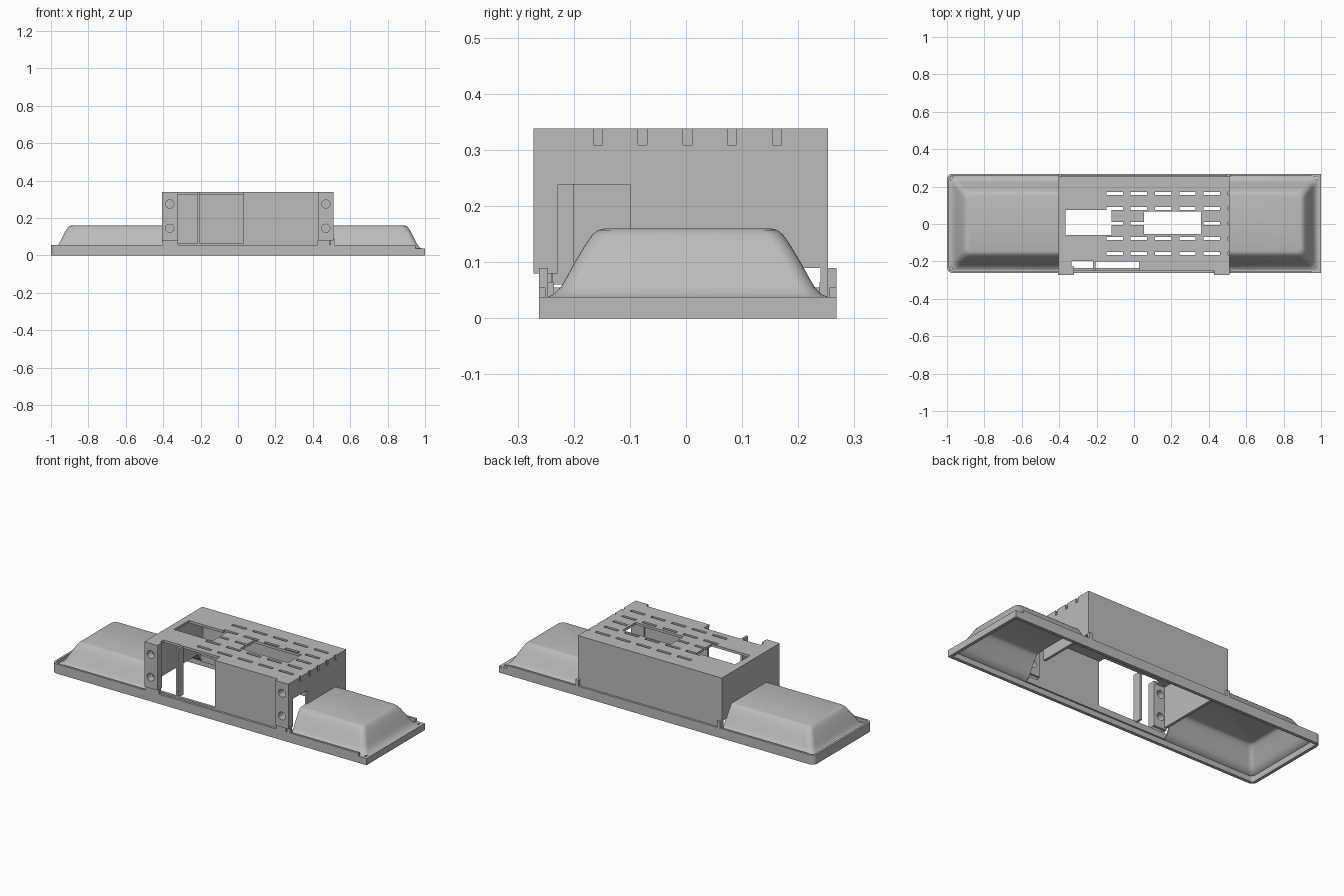
import bpy, bmesh
from math import sin, cos, pi
from mathutils import Matrix, Vector

cube = bpy.data.objects.get("Cube")
if cube:
    bpy.data.objects.remove(cube)

grey = bpy.data.materials.new("plain grey")
grey.use_nodes = True
grey.diffuse_color = (0.5, 0.5, 0.5, 1)
grey.node_tree.nodes["Principled BSDF"].inputs["Base Color"].default_value = (0.5, 0.5, 0.5, 1)


def finish(name, bm):
    mesh = bpy.data.meshes.new(name)
    bm.to_mesh(mesh)
    bm.free()
    mesh.materials.append(grey)
    ob = bpy.data.objects.new(name, mesh)
    bpy.context.collection.objects.link(ob)
    return ob


def boxes(name, *specs):
    """One object from several (x0, x1, y0, y1, z0, z1) blocks."""
    bm = bmesh.new()
    for s in specs:
        lo, hi = Vector(s[0::2]), Vector(s[1::2])
        m = Matrix.Translation((lo + hi) / 2) @ Matrix.Diagonal((*(hi - lo), 1))
        bmesh.ops.create_cube(bm, size=1, matrix=m)
    return finish(name, bm)


def prism(name, outline, z0, z1):
    bm = bmesh.new()
    base = bm.faces.new([bm.verts.new((x, y, z0)) for x, y in outline])
    top = bmesh.ops.extrude_face_region(bm, geom=[base])["geom"]
    verts = [v for v in top if isinstance(v, bmesh.types.BMVert)]
    bmesh.ops.translate(bm, vec=(0, 0, z1 - z0), verts=verts)
    bmesh.ops.recalc_face_normals(bm, faces=bm.faces)
    return finish(name, bm)


def select_only(ob):
    bpy.ops.object.select_all(action='DESELECT')
    ob.select_set(True)
    bpy.context.view_layer.objects.active = ob


def cut(ob, cutter):
    mod = ob.modifiers.new("cut", 'BOOLEAN')
    mod.operation = 'DIFFERENCE'
    mod.solver = 'EXACT'
    mod.object = cutter
    select_only(ob)
    bpy.ops.object.modifier_apply(modifier=mod.name)


def discard(*obs):
    for ob in obs:
        bpy.data.objects.remove(ob)


def u_path(x_open, x_end, half, radius, yc=0.003, steps=6):
    """U outline with two rounded corners at x_end, open at x_open."""
    s = 1 if x_end > x_open else -1
    pts = [(x_open, yc - half)]
    for side in (-1, 1):
        for i in range(steps + 1):
            t = i / steps * pi / 2
            a, b = (sin(t), cos(t)) if side < 0 else (cos(t), sin(t))
            pts.append((x_end - s * radius * (1 - a),
                        yc + side * (half - radius * (1 - b))))
    pts.append((x_open, yc + half))
    return pts


# Base: walled frame and a raised lip that stops short of one end
def u_wall(name, x_open, thick, z0, z1):
    outer = u_path(x_open, -1, 0.265, 0.03)
    inner = u_path(x_open, -1 + thick, 0.265 - thick, 0.03 - thick)
    return prism(name, outer + inner[::-1], z0, z1)


u_wall("base_frame", 1, 0.018, 0, 0.038)
u_wall("base_lip", 0.95, 0.012, 0.038, 0.055)
boxes("base_end_wall", (0.982, 1, -0.244, 0.25, 0, 0.038))
boxes("base_rails", (-0.405, 0.51, -0.25, -0.235, 0.03, 0.065),
      (-0.405, 0.51, 0.238, 0.253, 0.03, 0.065))

# Corner clips between the base and the housing
boxes("clips", *[(x, x + 0.02, y, y + 0.016, 0.03, 0.09)
                 for x in (-0.405, 0.495) for y in (-0.262, 0.252)])
boxes("front_pads", (-0.385, -0.32, -0.262, -0.24, 0.05, 0.08),
      (0.425, 0.49, -0.262, -0.24, 0.05, 0.08))

# Flared end covers: hollow shells that open towards the housing
levels = [(0, 0.038), (0.012, 0.043), (0.024, 0.056), (0.034, 0.073), (0.047, 0.097),
          (0.068, 0.132), (0.08, 0.149), (0.09, 0.157), (0.102, 0.16)]


def dome(name, x_open, x_end):
    s = 1 if x_end > 0 else -1
    bm = bmesh.new()
    rings = []
    for inset, z in levels:
        path = u_path(x_open, x_end - s * inset * 0.9, 0.25 - inset, 0.03)
        rings.append([bm.verts.new((x, y, z)) for x, y in path])
    for low, high in zip(rings, rings[1:]):
        for i in range(len(low) - 1):
            bm.faces.new((low[i], low[i + 1], high[i + 1], high[i]))
    top = bm.faces.new(rings[-1])
    bmesh.ops.recalc_face_normals(bm, faces=bm.faces)
    top.normal_update()
    if top.normal.z < 0:
        bmesh.ops.reverse_faces(bm, faces=bm.faces)
    ob = finish(name, bm)
    shell = ob.modifiers.new("shell", 'SOLIDIFY')
    shell.thickness = 0.008
    shell.offset = -1
    select_only(ob)
    bpy.ops.object.modifier_apply(modifier=shell.name)
    bpy.ops.object.shade_smooth_by_angle(angle=0.5)


dome("left_cover", 0.505, 0.982)
dome("right_cover", -0.4, -0.982)

# Housing
roof = boxes("housing_roof", (-0.405, 0.51, -0.25, 0.253, 0.324, 0.338))
boxes("back_wall", (-0.405, 0.51, 0.24, 0.253, 0.05, 0.324))
boxes("right_wall", (-0.405, -0.39, -0.23, 0.24, 0.09, 0.324))
left_wall = boxes("left_wall", (0.495, 0.51, -0.23, 0.24, 0.09, 0.324))
boxes("front_panel", (0.03, 0.43, -0.25, -0.237, 0.06, 0.324))
boxes("front_post", (-0.22, -0.207, -0.25, -0.2, 0.06, 0.338))

# Vent slots, running out through the left wall
rows = [-0.157 + 0.0797 * r for r in range(5)]
slots = boxes("slot_cutter", *[(x, x + 0.088, y - 0.008, y + 0.008, 0.309, 0.35)
                               for y in rows
                               for x in [-0.148 + 0.13 * c for c in range(6)]])
windows = boxes("window_cutter", (-0.365, -0.12, -0.06, 0.075, 0.3, 0.36),
                (0.053, 0.357, -0.053, 0.066, 0.3, 0.36),
                (-0.335, -0.22, -0.26, -0.197, 0.3, 0.36),
                (-0.207, 0.026, -0.26, -0.2, 0.3, 0.36))
doorway = boxes("doorway_cutter", (0.4, 0.6, -0.24, -0.1, 0.08, 0.238))
cut(roof, slots)
cut(roof, windows)
cut(left_wall, slots)
cut(left_wall, doorway)
discard(slots, windows, doorway)

# Mounting columns with two round holes each
for name, x0, x1, hx in (("right_column", -0.405, -0.322, -0.365),
                         ("left_column", 0.428, 0.51, 0.47)):
    column = boxes(name, (x0, x1, -0.272, -0.228, 0.08, 0.338))
    bm = bmesh.new()
    for z in (0.145, 0.275):
        m = Matrix.Translation((hx, -0.25, z)) @ Matrix.Rotation(pi / 2, 4, 'X')
        bmesh.ops.create_cone(bm, cap_ends=True, segments=24, radius1=0.022,
                              radius2=0.022, depth=0.1, matrix=m)
    drill = finish("drill_cutter", bm)
    cut(column, drill)
    discard(drill)
